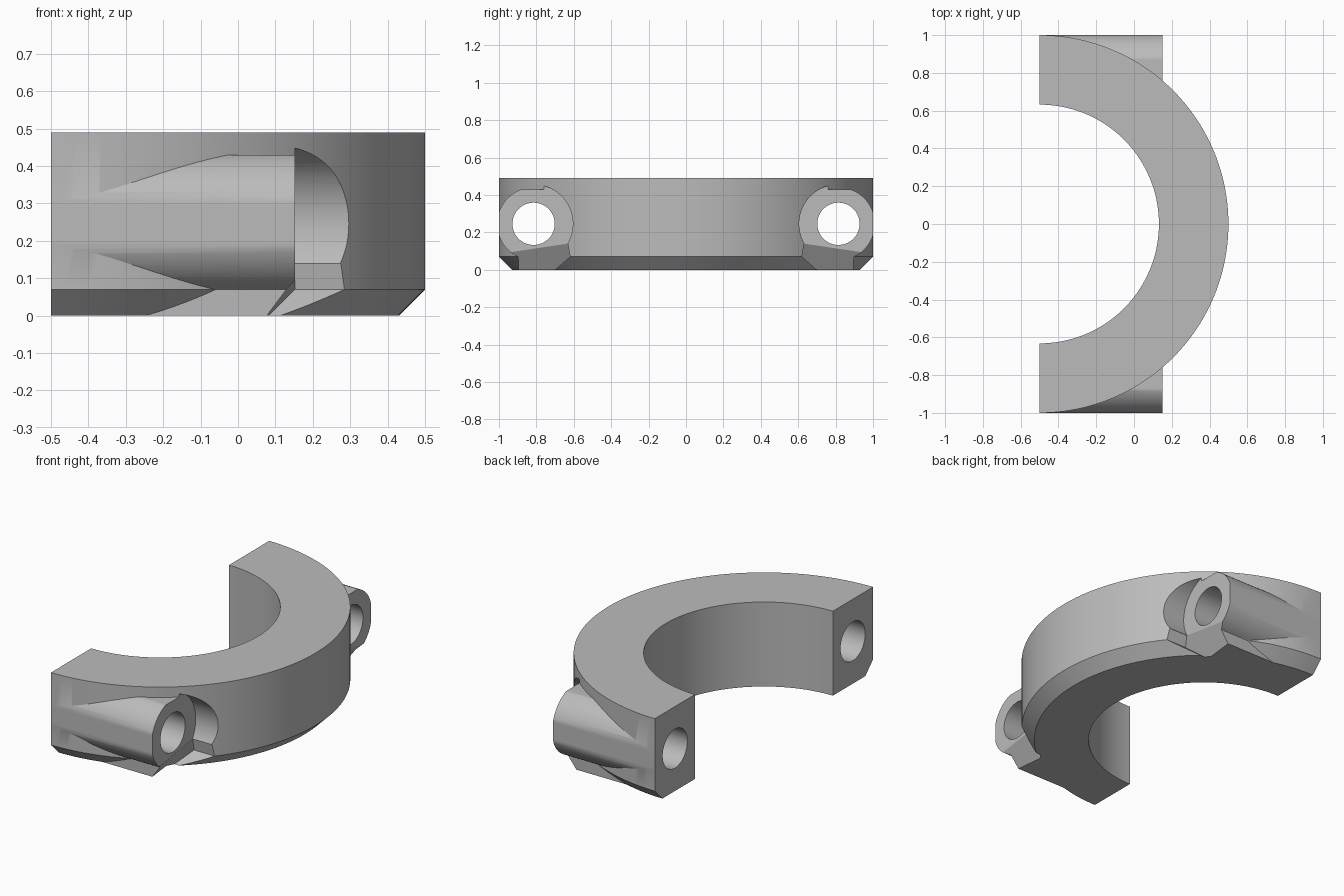
import bpy, bmesh
from math import cos, sin, pi, radians

if "Cube" in bpy.data.objects:
    bpy.data.objects.remove(bpy.data.objects["Cube"], do_unlink=True)

BOLT_Y, BOLT_Z = 0.815, 0.246      # bolt axis, parallel to x
HEIGHT, CHAMFER = 0.49, 0.07
SEAT_X = 0.152                     # plane the bolt head sits on

grey = bpy.data.materials.new("plain grey")
grey.use_nodes = True
grey.diffuse_color = (0.5, 0.5, 0.5, 1)
grey.node_tree.nodes["Principled BSDF"].inputs["Base Color"].default_value = (0.5, 0.5, 0.5, 1)


def finish(bm, name):
    bmesh.ops.recalc_face_normals(bm, faces=bm.faces)
    mesh = bpy.data.meshes.new(name)
    bm.to_mesh(mesh)
    bm.free()
    mesh.materials.append(grey)
    obj = bpy.data.objects.new(name, mesh)
    bpy.context.collection.objects.link(obj)
    return obj


def loft(bm, rings):
    """Skin a row of equal closed outlines and cap both ends."""
    rows = [[bm.verts.new(p) for p in ring] for ring in rings]
    for a, b in zip(rows, rows[1:]):
        for i in range(len(a)):
            j = (i + 1) % len(a)
            bm.faces.new((a[i], a[j], b[j], b[i]))
    bm.faces.new(rows[0])
    bm.faces.new(rows[-1])
    return rows


def prism(name, profile, side, start, end):
    """Extrude an (outward, z) profile along x; start gives x for a height."""
    bm = bmesh.new()
    rows = loft(bm, [[(start(z), side * u, z) for u, z in profile],
                     [(end, side * u, z) for u, z in profile]])
    # crease the end caps where the start plane bends
    for row in rows:
        bend = [v for v in row if v.co.z == CHAMFER]
        if len(bend) == 2:
            bmesh.ops.connect_verts(bm, verts=bend)
    return finish(bm, name)


def circle(radius, count=64):
    return [(BOLT_Y + radius * cos(2 * pi * i / count),
             BOLT_Z + radius * sin(2 * pi * i / count)) for i in range(count)]


def combine(target, tool, operation):
    mod = target.modifiers.new("combine", "BOOLEAN")
    mod.operation, mod.solver, mod.object = operation, "EXACT", tool
    bpy.context.view_layer.objects.active = target
    bpy.ops.object.modifier_apply(modifier=mod.name)
    bpy.data.objects.remove(tool, do_unlink=True)


# half ring with a chamfered lower outer edge
section = [(0.632, 0), (1 - CHAMFER, 0), (1, CHAMFER), (1, HEIGHT), (0.632, HEIGHT)]
bm = bmesh.new()
steps = 96
loft(bm, [[(-0.5 + r * cos(a), r * sin(a), z) for r, z in section]
          for a in (pi * (i / steps - 0.5) for i in range(steps + 1))])
clamp = finish(bm, "clamp_half_ring")

# bolt boss: round, trimmed flat on its outside and top, with a straight foot
boss = [(min(1, BOLT_Y + 0.195 * cos(radians(a))),
         min(0.43, BOLT_Z + 0.195 * sin(radians(a)))) for a in range(-65, 127, 3)]
boss += [(0.7, 0.39), (0.7, 0), (0.895, 0)]

# clearance below the bolt head recess
channel = [(1.1, -CHAMFER), (0.78, -CHAMFER), (0.62, CHAMFER),
           (0.632, 0.14), (1.1, 0.14), (1.1, CHAMFER)]


def slanted(z):
    return SEAT_X + min(0, z - CHAMFER)


for side in (-1, 1):
    combine(clamp, prism("boss", boss, side, lambda z: -0.495, 0.3), "UNION")
    combine(clamp, prism("head_recess", circle(0.21, 96), side, lambda z: SEAT_X, 0.7), "DIFFERENCE")
    combine(clamp, prism("channel", channel, side, slanted, 0.75), "DIFFERENCE")
    combine(clamp, prism("bolt_hole", circle(0.113), side, lambda z: -0.6, 0.8), "DIFFERENCE")

bpy.ops.object.select_all(action="DESELECT")
clamp.select_set(True)
bpy.context.view_layer.objects.active = clamp
bpy.ops.object.shade_smooth_by_angle(angle=radians(25))
